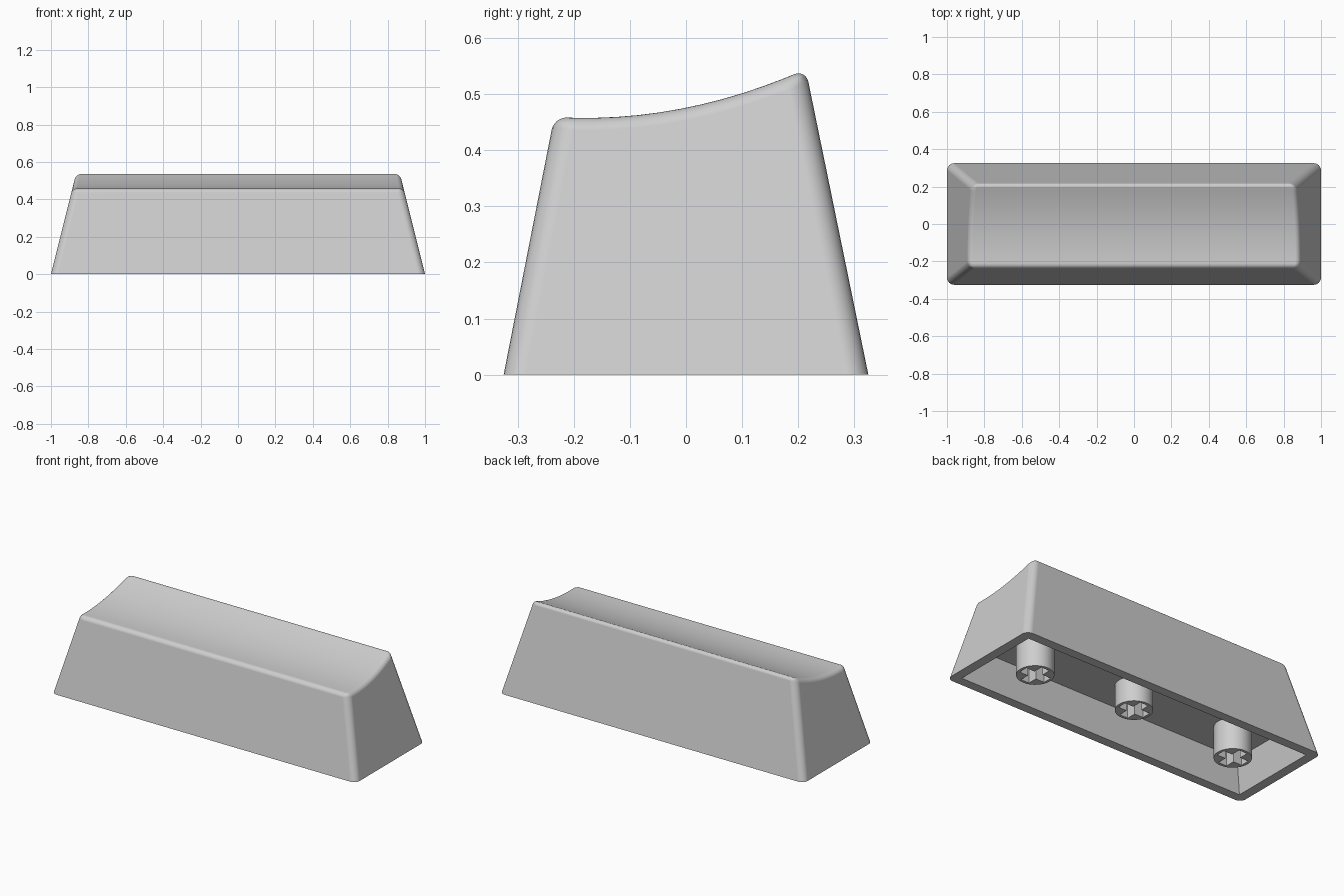
import bpy, bmesh

cube = bpy.data.objects.get("Cube")
if cube:
    bpy.data.objects.remove(cube, do_unlink=True)

SHADE = (0.62, 0.62, 0.62, 1)
grey = bpy.data.materials.new("light_grey_plastic")
grey.use_nodes = True
grey.diffuse_color = SHADE
grey.node_tree.nodes["Principled BSDF"].inputs["Base Color"].default_value = SHADE


def finish(bm, name):
    bmesh.ops.recalc_face_normals(bm, faces=bm.faces)
    mesh = bpy.data.meshes.new(name)
    bm.to_mesh(mesh)
    bm.free()
    mesh.materials.append(grey)
    obj = bpy.data.objects.new(name, mesh)
    bpy.context.collection.objects.link(obj)
    return obj


def activate(obj):
    bpy.ops.object.select_all(action='DESELECT')
    obj.select_set(True)
    bpy.context.view_layer.objects.active = obj


def frustum(name, z0, half0, z1, half1):
    """Four-sided tapered block."""
    bm = bmesh.new()
    rings = [[bm.verts.new((sx * h[0], sy * h[1], z))
              for sx, sy in ((-1, -1), (1, -1), (1, 1), (-1, 1))]
             for z, h in ((z0, half0), (z1, half1))]
    for ring in rings:
        bm.faces.new(ring)
    for i in range(4):
        j = (i + 1) % 4
        bm.faces.new((rings[0][i], rings[0][j], rings[1][j], rings[1][i]))
    return finish(bm, name)


def cut(obj, cutter):
    activate(obj)
    mod = obj.modifiers.new("cut", 'BOOLEAN')
    mod.operation = 'DIFFERENCE'
    mod.solver = 'EXACT'
    mod.object = cutter
    bpy.ops.object.modifier_apply(modifier=mod.name)
    bpy.data.objects.remove(cutter, do_unlink=True)


def smooth(obj):
    activate(obj)
    bpy.ops.object.shade_smooth_by_angle(angle=0.6)
    mod = obj.modifiers.new("flat_face_normals", 'WEIGHTED_NORMAL')
    mod.keep_sharp = True


# Cap body: side profile with a scooped top, stretched between sloping ends
FRONT, BACK, STEPS = -0.235, 0.2135, 12
profile = [(-0.325, 0)]
for i in range(STEPS + 1):
    y = FRONT + (BACK - FRONT) * i / STEPS
    profile.append((y, 0.4575 + 0.56 * (y + 0.18) ** 2))
profile.append((0.325, 0))

bm = bmesh.new()
ends = [[bm.verts.new((side * (1 - 0.25 * z), y, z)) for y, z in profile] for side in (-1, 1)]
for end in ends:
    bm.faces.new(end)
for i in range(len(profile)):
    j = (i + 1) % len(profile)
    bm.faces.new((ends[0][i], ends[0][j], ends[1][j], ends[1][i]))
bmesh.ops.recalc_face_normals(bm, faces=bm.faces)

# Round the upright corners more than the top rim, keep the base edge sharp
weight = bm.edges.layers.float.new("bevel_weight_edge")
for e in bm.edges:
    heights = [v.co.z for v in e.verts]
    if max(heights) > 0.01 and e.calc_face_angle() > 0.6:
        e[weight] = 1.0 if min(heights) < 0.01 else 0.6
cap = finish(bm, "cap_shell")
activate(cap)
bevel = cap.modifiers.new("rounding", 'BEVEL')
bevel.limit_method = 'WEIGHT'
bevel.width = 0.038
bevel.segments = 6
bevel.use_clamp_overlap = False
bpy.ops.object.modifier_apply(modifier=bevel.name)

# Hollow underside
CEILING = 0.184
cut(cap, frustum("cavity_cutter", -0.02, (0.949, 0.274), CEILING, (0.898, 0.234)))
smooth(cap)

# Three round stems with cross sockets
for name, x, bottom in (("right_stem", -0.672, 0.0), ("middle_stem", 0, 0.038), ("left_stem", 0.672, 0.0)):
    bm = bmesh.new()
    bmesh.ops.create_cone(bm, cap_ends=True, segments=48, radius1=0.1, radius2=0.1,
                          depth=CEILING + 0.01 - bottom)
    bmesh.ops.translate(bm, verts=bm.verts, vec=(0, 0, (CEILING + 0.01 + bottom) / 2))
    stem = finish(bm, name)
    for half in ((0.083, 0.027), (0.027, 0.083)):
        cut(stem, frustum("socket_cutter", bottom - 0.02, half, bottom + 0.14, half))
    stem.location.x = x
    smooth(stem)
